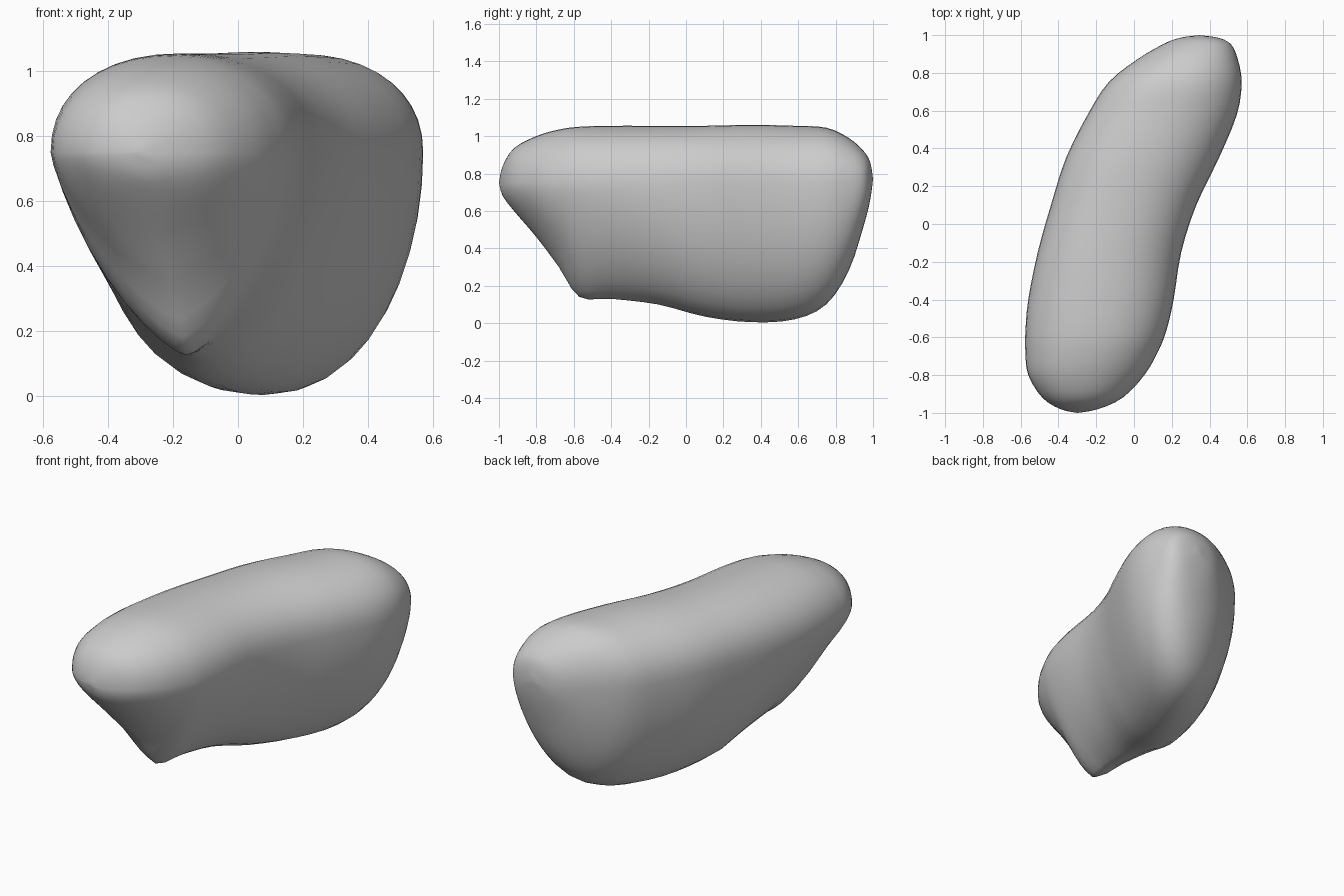
import bpy
import bmesh
from math import cos, sin, pi

default_cube = bpy.data.objects.get("Cube")
if default_cube:
    bpy.data.objects.remove(default_cube, do_unlink=True)

# Stations along the body: y, left x, right x, bottom z, top z
STATIONS = [
    (-1.0, -.3, -.3, .75, .75),
    (-.98, -.39, -.19, .68, .84),
    (-.92, -.485, -.06, .6, .935),
    (-.8, -.56, .055, .46, 1.0),
    (-.68, -.575, .125, .3, 1.035),
    (-.57, -.575, .17, .14, 1.05),
    (-.4, -.56, .21, .13, 1.055),
    (-.15, -.51, .25, .1, 1.055),
    (.1, -.44, .33, .035, 1.055),
    (.35, -.36, .45, .005, 1.06),
    (.58, -.245, .545, .02, 1.055),
    (.75, -.135, .57, .1, 1.045),
    (.87, .015, .55, .28, .99),
    (.95, .15, .515, .52, .92),
    (.985, .24, .45, .66, .86),
    (1.0, .345, .345, .77, .77),
]
WIDEST_Z = .75
KEEL_Y = -.58
SIDES = 40
STEPS = 3


def make_material(name, color):
    material = bpy.data.materials.new(name)
    material.use_nodes = True
    material.diffuse_color = color
    material.node_tree.nodes["Principled BSDF"].inputs["Base Color"].default_value = color
    return material


def spline(a, b, c, d, t):
    """Smooth interpolation between b and c."""
    return b + t * (c - a + t * (2*a - 5*b + 4*c - d + t * (3*(b - c) + d - a))) / 2


def smooth_stations(rows, steps):
    result = []
    last = len(rows) - 1
    for i in range(last):
        window = (rows[max(i - 1, 0)], rows[i], rows[i + 1], rows[min(i + 2, last)])
        for k in range(steps):
            result.append([spline(*values, k / steps) for values in zip(*window)])
    result.append(list(rows[-1]))
    return result


def section(station):
    """Egg-shaped cross-section: full on top, with a keel under the front."""
    y, left, right, bottom, top = station
    middle, half = (left + right) / 2, (right - left) / 2
    keel = max(0, 1 - abs(y - KEEL_Y) / .6)
    points = []
    for i in range(SIDES):
        angle = 2 * pi * i / SIDES
        c, s = cos(angle), sin(angle)
        power = .92 if s > 0 else 1 + .45 * keel
        across = abs(c) ** power * (1 if c > 0 else -1)
        rise = abs(s) ** power
        height = (top if s > 0 else bottom) - WIDEST_Z
        shift = .04 * keel * rise if s < 0 else 0
        points.append((middle + half * across + shift, y, WIDEST_Z + height * rise))
    return points


# Body: sections lofted from the front tip to the back tip
bm = bmesh.new()
stations = smooth_stations(STATIONS, STEPS)
rings = [[bm.verts.new(p) for p in section(s)] for s in stations[1:-1]]
for ring, following in zip(rings, rings[1:]):
    for i in range(SIDES):
        j = (i + 1) % SIDES
        bm.faces.new((ring[i], ring[j], following[j], following[i]))

# Rounded ends
for station, ring in ((stations[0], rings[0]), (stations[-1], rings[-1])):
    y, left, right, bottom, top = station
    tip = bm.verts.new(((left + right) / 2, y, (bottom + top) / 2))
    for i in range(SIDES):
        bm.faces.new((tip, ring[i], ring[(i + 1) % SIDES]))

bmesh.ops.recalc_face_normals(bm, faces=bm.faces)
for face in bm.faces:
    face.smooth = True

mesh = bpy.data.meshes.new("curved_body")
bm.to_mesh(mesh)
bm.free()
mesh.materials.append(make_material("plain_grey", (.6, .6, .6, 1)))
body = bpy.data.objects.new("curved_body", mesh)
bpy.context.collection.objects.link(body)
